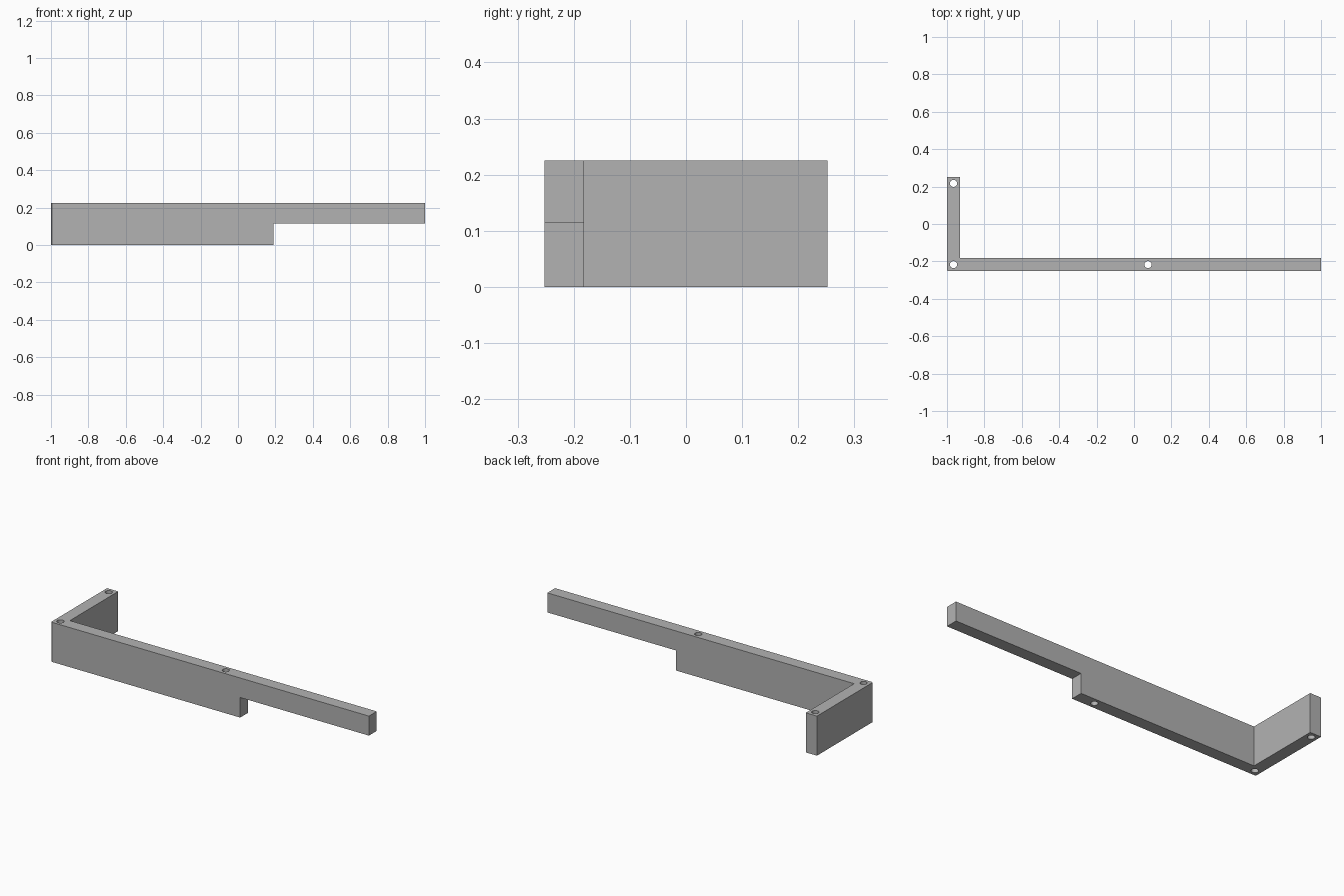
import bpy
import bmesh

default = bpy.data.objects.get("Cube")
if default:
    bpy.data.objects.remove(default, do_unlink=True)

HALF_X, HALF_Y, HEIGHT = 1.0, 0.252, 0.225
WALL = 0.07          # thickness of both legs
STEP_X, STEP_Z = 0.19, 0.114
HOLE_R = 0.019
NICK = 0.006         # small break on the outer corner

grey = bpy.data.materials.new("plain grey")
grey.use_nodes = True
grey.diffuse_color = (0.448, 0.448, 0.448, 1)
grey.node_tree.nodes["Principled BSDF"].inputs["Base Color"].default_value = grey.diffuse_color


def prism(name, outline, depth):
    """Extrude a closed 3D outline along the depth vector."""
    bm = bmesh.new()
    face = bm.faces.new([bm.verts.new(p) for p in outline])
    top = bmesh.ops.extrude_face_region(bm, geom=[face], use_keep_orig=True)
    moved = [v for v in top["geom"] if isinstance(v, bmesh.types.BMVert)]
    bmesh.ops.translate(bm, verts=moved, vec=depth)
    bmesh.ops.recalc_face_normals(bm, faces=bm.faces)
    mesh = bpy.data.meshes.new(name)
    bm.to_mesh(mesh)
    bm.free()
    obj = bpy.data.objects.new(name, mesh)
    bpy.context.collection.objects.link(obj)
    mesh.materials.append(grey)
    return obj


def cut(target, cutter):
    """Subtract the cutter and discard it."""
    cutter.hide_render = True
    mod = target.modifiers.new("cut", "BOOLEAN")
    mod.operation, mod.solver, mod.object = "DIFFERENCE", "EXACT", cutter
    bpy.context.view_layer.objects.active = target
    bpy.ops.object.modifier_apply(modifier=mod.name)
    bpy.data.objects.remove(cutter, do_unlink=True)


# L-shaped bracket in plan
inner_x, inner_y = -HALF_X + WALL, -HALF_Y + WALL
plan = [(-HALF_X + NICK, -HALF_Y), (HALF_X, -HALF_Y), (HALF_X, inner_y),
        (inner_x, inner_y), (inner_x, HALF_Y), (-HALF_X, HALF_Y),
        (-HALF_X, -HALF_Y + NICK)]
bracket = prism("corner_bracket", [(x, y, 0) for x, y in plan], (0, 0, HEIGHT))

# Step under the thin end of the long leg
y0, far, low = -HALF_Y - 0.1, HALF_X + 0.1, -0.1
notch = [(STEP_X, y0, low), (far, y0, low), (far, y0, STEP_Z), (STEP_X, y0, STEP_Z)]
cut(bracket, prism("step_cutter", notch, (0, 0.3, 0)))

# Vertical screw holes
mid_x, mid_y = -HALF_X + WALL / 2, -HALF_Y + WALL / 2
for x, y in [(mid_x, mid_y), (mid_x, HALF_Y - WALL / 2), (0.075, mid_y)]:
    bpy.ops.mesh.primitive_cylinder_add(vertices=32, radius=HOLE_R, depth=1, location=(x, y, 0))
    drill = bpy.context.object
    drill.name = "hole_cutter"
    drill.data.materials.append(grey)
    cut(bracket, drill)

# Smooth hole walls, crisp edges elsewhere
bpy.ops.object.select_all(action="DESELECT")
bracket.select_set(True)
bpy.context.view_layer.objects.active = bracket
bpy.ops.object.shade_smooth_by_angle()
